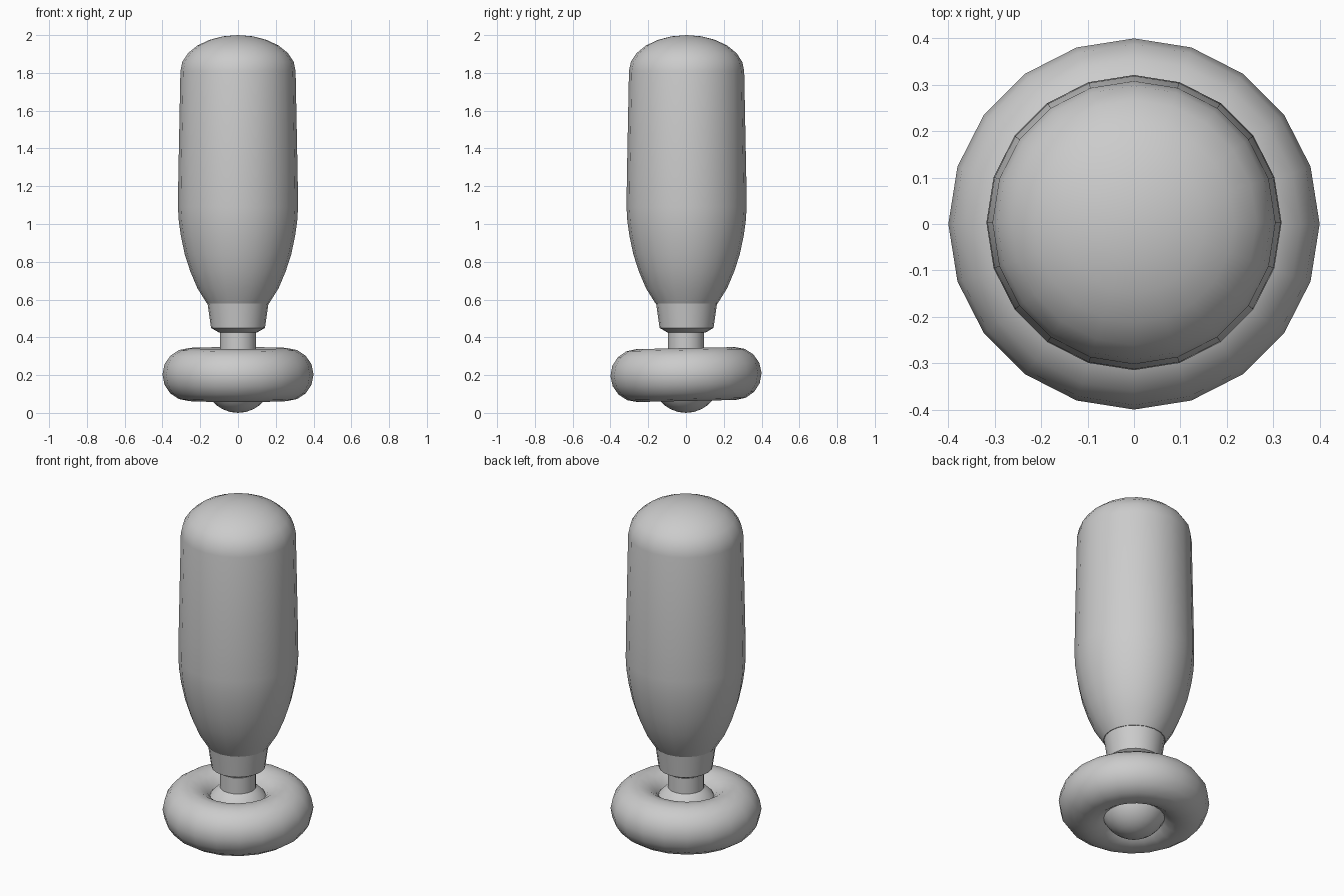
import bpy, bmesh, math
from mathutils import Matrix

if "Cube" in bpy.data.objects:
    bpy.data.objects.remove(bpy.data.objects["Cube"])

SIDES = 20


def finish(obj, angle=35):
    bpy.ops.object.select_all(action='DESELECT')
    obj.select_set(True)
    bpy.context.view_layer.objects.active = obj
    bpy.ops.object.shade_smooth_by_angle(angle=math.radians(angle))


def lathe(name, profile, y=0.0):
    """Revolve (radius, z) points around the vertical axis."""
    bm = bmesh.new()
    verts = [bm.verts.new((r, 0, z)) for r, z in profile]
    edges = [bm.edges.new(p) for p in zip(verts, verts[1:])]
    bmesh.ops.spin(bm, geom=verts + edges, axis=(0, 0, 1), cent=(0, 0, 0),
                   angle=math.tau, steps=SIDES, use_duplicate=False)
    bmesh.ops.remove_doubles(bm, verts=bm.verts, dist=1e-4)
    bmesh.ops.recalc_face_normals(bm, faces=bm.faces)
    mesh = bpy.data.meshes.new(name)
    bm.to_mesh(mesh)
    bm.free()
    obj = bpy.data.objects.new(name, mesh)
    obj.location.y = y
    bpy.context.collection.objects.link(obj)
    finish(obj)
    return obj


# Handle: tapered grip with a domed top
dome = [(0.305 * math.cos(a), 1.81 + 0.19 * math.sin(a))
        for a in (math.radians(15 * i) for i in range(6))]
lathe("handle_grip",
      [(0, 0.58), (0.165, 0.58), (0.215, 0.66), (0.253, 0.75), (0.282, 0.84),
       (0.303, 0.94), (0.314, 1.02), (0.318, 1.09), (0.316, 1.25)]
      + dome + [(0, 2.0)], y=0.003)

# Tapered collar under the grip
lathe("collar", [(0, 0.425), (0.1, 0.425), (0.143, 0.45), (0.162, 0.585), (0, 0.585)], y=0.003)

# Short stem joining collar and ball
lathe("stem", [(0, 0.28), (0.096, 0.28), (0.096, 0.44), (0, 0.44)])

# Ball in the middle of the ring
bpy.ops.mesh.primitive_uv_sphere_add(segments=SIDES, ring_count=14, radius=0.18,
                                     location=(0, 0, 0.18))
ball = bpy.context.object
ball.name = "ball"
finish(ball)

# Thick ring, tilted very slightly
bpy.ops.mesh.primitive_torus_add(major_segments=SIDES, minor_segments=16,
                                 major_radius=0.26, minor_radius=0.14,
                                 location=(0, 0, 0.203),
                                 rotation=(math.radians(1.2), 0, 0))
ring = bpy.context.object
ring.name = "ring"
finish(ring, 50)
